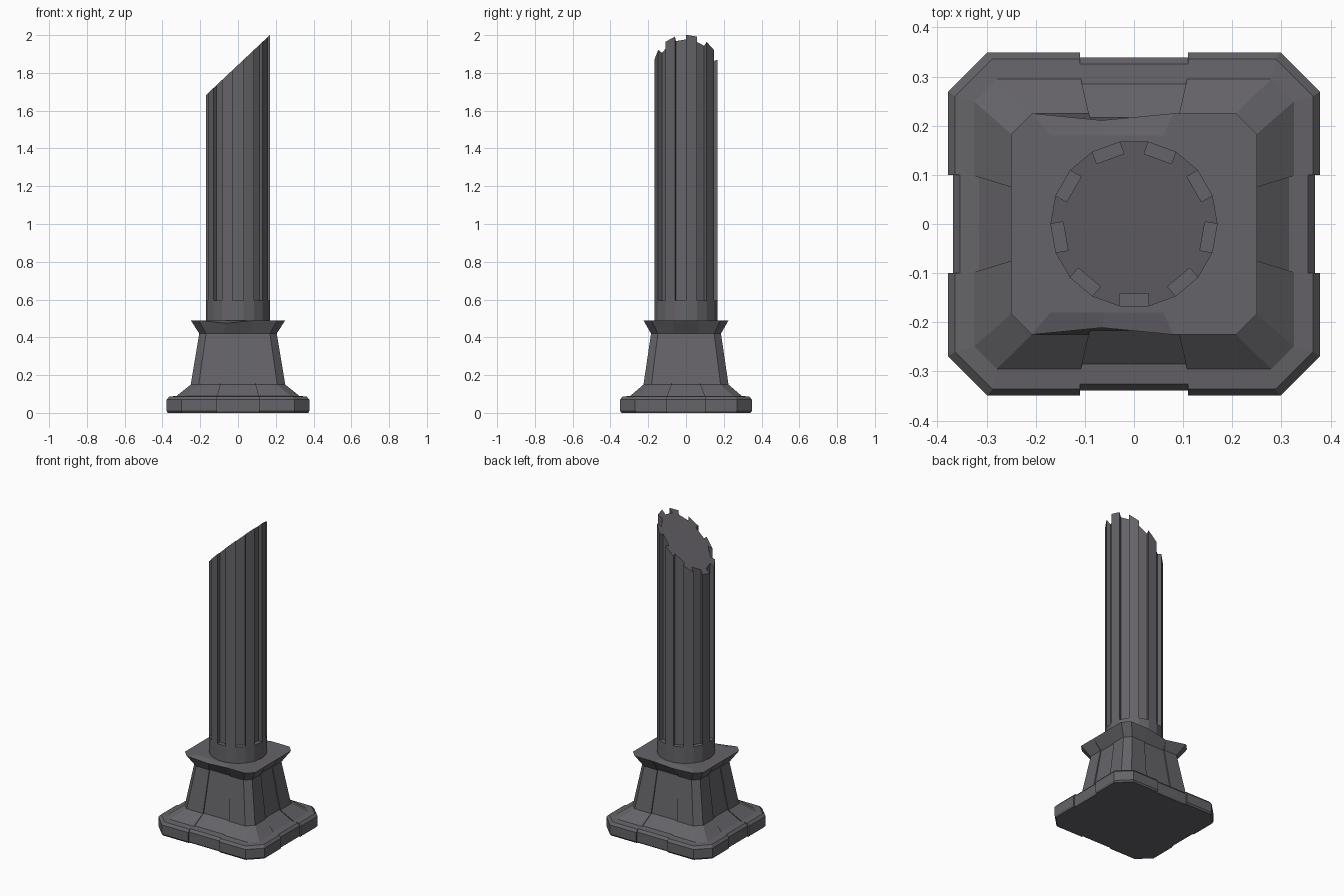
import bpy, bmesh, math

if "Cube" in bpy.data.objects:
    bpy.data.objects.remove(bpy.data.objects["Cube"])

stone = bpy.data.materials.new("dark_grey_stone")
stone.diffuse_color = (0.130, 0.125, 0.138, 1.0)
stone.use_nodes = True
stone.node_tree.nodes["Principled BSDF"].inputs["Base Color"].default_value = stone.diffuse_color


def loft(name, rings):
    """Skin a stack of equal-length point rings and close both ends."""
    bm = bmesh.new()
    rows = [[bm.verts.new(p) for p in r] for r in rings]
    n = len(rows[0])
    for lo, hi in zip(rows, rows[1:]):
        for i in range(n):
            j = (i + 1) % n
            bm.faces.new((lo[i], lo[j], hi[j], hi[i]))
    bm.faces.new(rows[0][::-1])
    bm.faces.new(rows[-1])
    bmesh.ops.remove_doubles(bm, verts=bm.verts, dist=1e-5)
    bmesh.ops.recalc_face_normals(bm, faces=bm.faces)
    me = bpy.data.meshes.new(name)
    bm.to_mesh(me)
    bm.free()
    me.materials.append(stone)
    ob = bpy.data.objects.new(name, me)
    bpy.context.collection.objects.link(ob)
    return ob


def notched_ring(z, hx, hy, c, wx, wy, d):
    """Chamfered rectangle whose four sides are recessed by d in the middle."""
    q = [(hx - d, wy), (hx, wy), (hx, hy - c), (hx - c, hy), (wx, hy), (wx, hy - d)]
    pts = list(q)
    pts += [(-x, y) for x, y in reversed(q)]
    pts += [(-x, -y) for x, y in q]
    pts += [(x, -y) for x, y in reversed(q)]
    return [(x, y, z) for x, y in pts]


# Pedestal: slab, sloped foot, tapered block and flared cap
levels = [
    (0.000, 0.372, 0.342, 0.078, 0.11, 0.10, 0.008),
    (0.010, 0.378, 0.349, 0.080, 0.11, 0.10, 0.010),
    (0.070, 0.378, 0.349, 0.080, 0.11, 0.10, 0.010),
    (0.086, 0.364, 0.336, 0.076, 0.11, 0.10, 0.010),
    (0.090, 0.325, 0.295, 0.046, 0.108, 0.098, 0.010),
    (0.150, 0.250, 0.225, 0.042, 0.092, 0.075, 0.008),
    (0.420, 0.205, 0.185, 0.036, 0.075, 0.060, 0.006),
    (0.490, 0.250, 0.225, 0.042, 0.080, 0.070, 0.000),
    (0.490, 0.200, 0.180, 0.030, 0.060, 0.060, 0.000),
]
rings = [notched_ring(*lv) for lv in levels]
# Chipped edge of the cap, front and back
rings[7] = [(-0.065, math.copysign(0.211, y), 0.474)
            if abs(x + 0.08) < 1e-4 and abs(y) > 0.22 else (x, y, z)
            for x, y, z in rings[7]]
loft("pedestal", rings)

# Plain drum under the flutes
R, FLUTES, DEPTH, Z_FLUTE = 0.17, 9, 0.026, 0.595
drum = [(R * math.cos(math.radians(-100 + 20 * i)),
         R * math.sin(math.radians(-100 + 20 * i))) for i in range(18)]
loft("column_drum", [[(x, y, z) for x, y in drum] for z in (0.45, Z_FLUTE)])

# Fluted shaft: every other side pushed in, broken off on a slant
section = []
for i in range(FLUTES):
    a = math.radians(-90 + 40 * i)
    s = math.radians(10)
    p = [(R * math.cos(a + k), R * math.sin(a + k)) for k in (-s, s)]
    inner = [(x - DEPTH * math.cos(a), y - DEPTH * math.sin(a)) for x, y in p]
    section += [p[0], inner[0], inner[1], p[1]]
loft("fluted_shaft", [
    [(x, y, Z_FLUTE) for x, y in section],
    [(x, y, 1.842 + 0.94 * x) for x, y in section],
])
